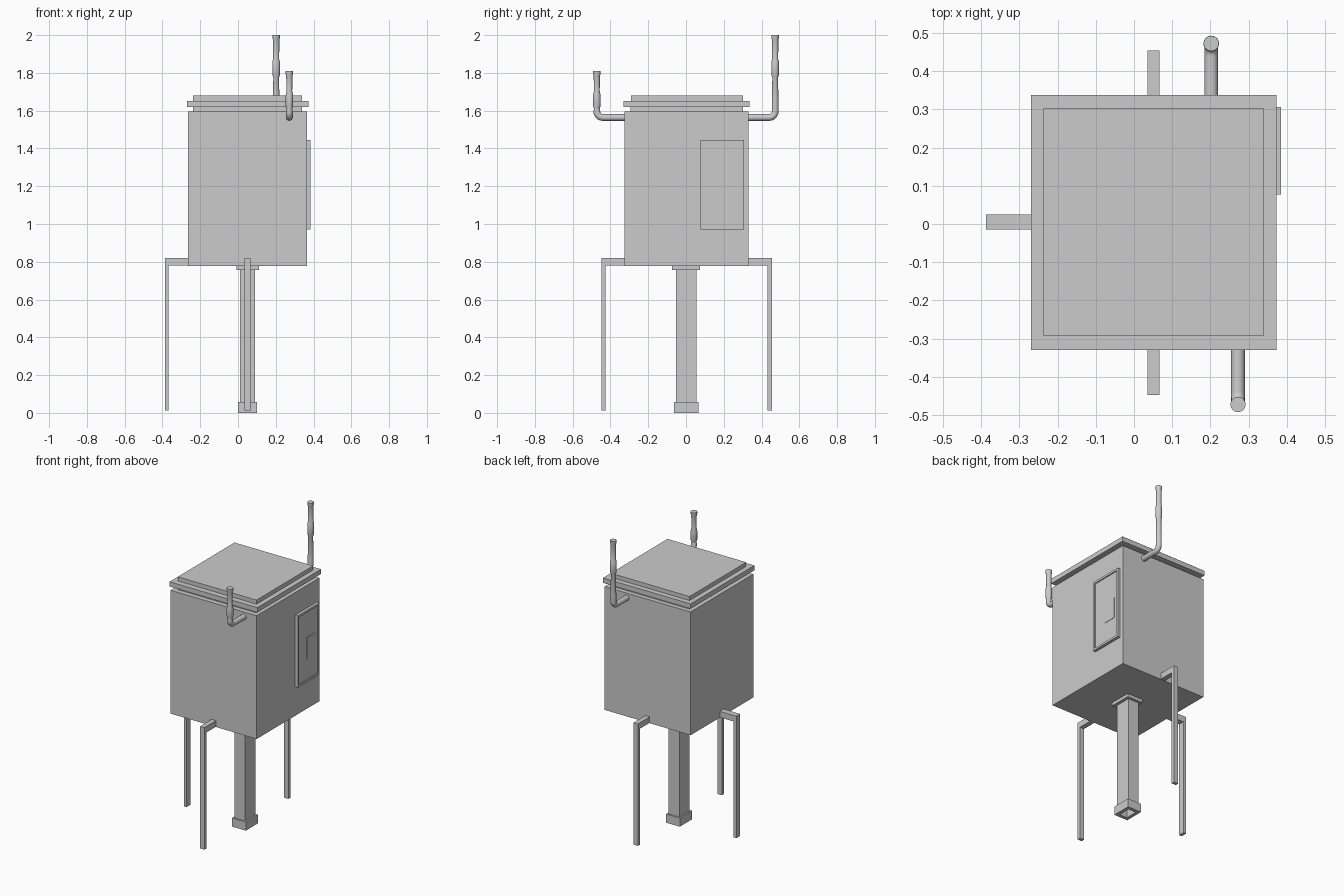
import bpy, bmesh, math
from mathutils import Vector

if "Cube" in bpy.data.objects:
    bpy.data.objects.remove(bpy.data.objects["Cube"])


def box(name, lo, hi, normal=None, rim=0, depth=0):
    """Box from corner to corner; optionally sink the face that looks along normal."""
    lo, hi = Vector(lo), Vector(hi)
    bm = bmesh.new()
    bmesh.ops.create_cube(bm, size=1)
    for v in bm.verts:
        v.co = (lo + hi) / 2 + v.co * (hi - lo)
    if normal:
        n = Vector(normal)
        bm.normal_update()
        face = max(bm.faces, key=lambda f: f.normal.dot(n))
        bmesh.ops.inset_region(bm, faces=[face], thickness=rim, use_even_offset=True)
        out = bmesh.ops.extrude_discrete_faces(bm, faces=[face])
        for v in out["faces"][0].verts:
            v.co -= n * depth
    bmesh.ops.recalc_face_normals(bm, faces=bm.faces)
    me = bpy.data.meshes.new(name)
    bm.to_mesh(me)
    bm.free()
    ob = bpy.data.objects.new(name, me)
    bpy.context.collection.objects.link(ob)
    return ob


def pipe(name, x, y_wall, y_up, z, profile):
    """Pipe leaving the wall, bending upward, then following (height, radius) steps."""
    s = 1 if y_up > y_wall else -1
    bend, r0 = 0.032, 0.018
    pts = [(x, y_wall - s * 0.01, z, r0)]
    for i in range(7):
        a = math.pi / 2 * i / 6
        pts.append((x, y_up - s * bend + s * bend * math.sin(a),
                    z + bend - bend * math.cos(a), r0))
    pts += [(x, y_up, h, r) for h, r in profile]
    cu = bpy.data.curves.new(name, 'CURVE')
    cu.dimensions = '3D'
    cu.bevel_depth = 1.0
    cu.bevel_resolution = 6
    cu.use_fill_caps = True
    sp = cu.splines.new('POLY')
    sp.points.add(len(pts) - 1)
    for p, (px, py, pz, r) in zip(sp.points, pts):
        p.co = (px, py, pz, 1)
        p.radius = r
    ob = bpy.data.objects.new(name, cu)
    bpy.context.collection.objects.link(ob)
    bpy.ops.object.select_all(action='DESELECT')
    ob.select_set(True)
    bpy.context.view_layer.objects.active = ob
    bpy.ops.object.convert(target='MESH')
    bpy.ops.object.shade_smooth_by_angle(angle=math.radians(30))


# cabinet and stepped lid
box("cabinet", (-0.265, -0.326, 0.778), (0.365, 0.331, 1.595))
box("lid_neck", (-0.237, -0.294, 1.595), (0.34, 0.302, 1.62))
box("lid_flange", (-0.27, -0.33, 1.62), (0.373, 0.337, 1.652))
box("lid_top", (-0.237, -0.292, 1.652), (0.34, 0.302, 1.679))

# door with raised rim and latch plate
box("door", (0.365, 0.077, 0.97), (0.384, 0.306, 1.445), (1, 0, 0), 0.014, 0.007)
box("latch_plate", (0.37, 0.18, 1.12), (0.379, 0.265, 1.26))

# hollow centre post with collar and foot
box("post", (0.01, -0.053, 0.0), (0.09, 0.055, 0.76), (0, 0, -1), 0.012, 0.7)
box("post_collar", (-0.007, -0.073, 0.757), (0.11, 0.073, 0.778))
box("post_foot", (0.0, -0.063, 0.0), (0.101, 0.065, 0.057), (0, 0, -1), 0.0225, 0.05)

# bracket legs on three sides
box("left_arm", (-0.387, -0.015, 0.78), (-0.265, 0.025, 0.82))
box("left_leg", (-0.387, -0.015, 0.012), (-0.367, 0.025, 0.78))
for side, s, wall, tip in (("front", -1, 0.326, 0.447), ("back", 1, 0.331, 0.454)):
    for part, inner, z0, z1 in (("arm", wall, 0.78, 0.82), ("leg", tip - 0.022, 0.012, 0.78)):
        y0, y1 = sorted((s * inner, s * tip))
        box(f"{side}_{part}", (0.035, y0, z0), (0.067, y1, z1))

# vent pipes with sleeves and flared tips
pipe("back_pipe", 0.202, 0.331, 0.472, 1.564,
     [(1.64, 0.018), (1.775, 0.015), (1.79, 0.0205), (1.86, 0.0205),
      (1.872, 0.016), (1.975, 0.017), (1.985, 0.02), (2.0, 0.02)])
pipe("front_pipe", 0.272, -0.326, -0.472, 1.564,
     [(1.61, 0.015), (1.625, 0.02), (1.68, 0.02),
      (1.705, 0.015), (1.785, 0.017), (1.795, 0.02), (1.81, 0.02)])
